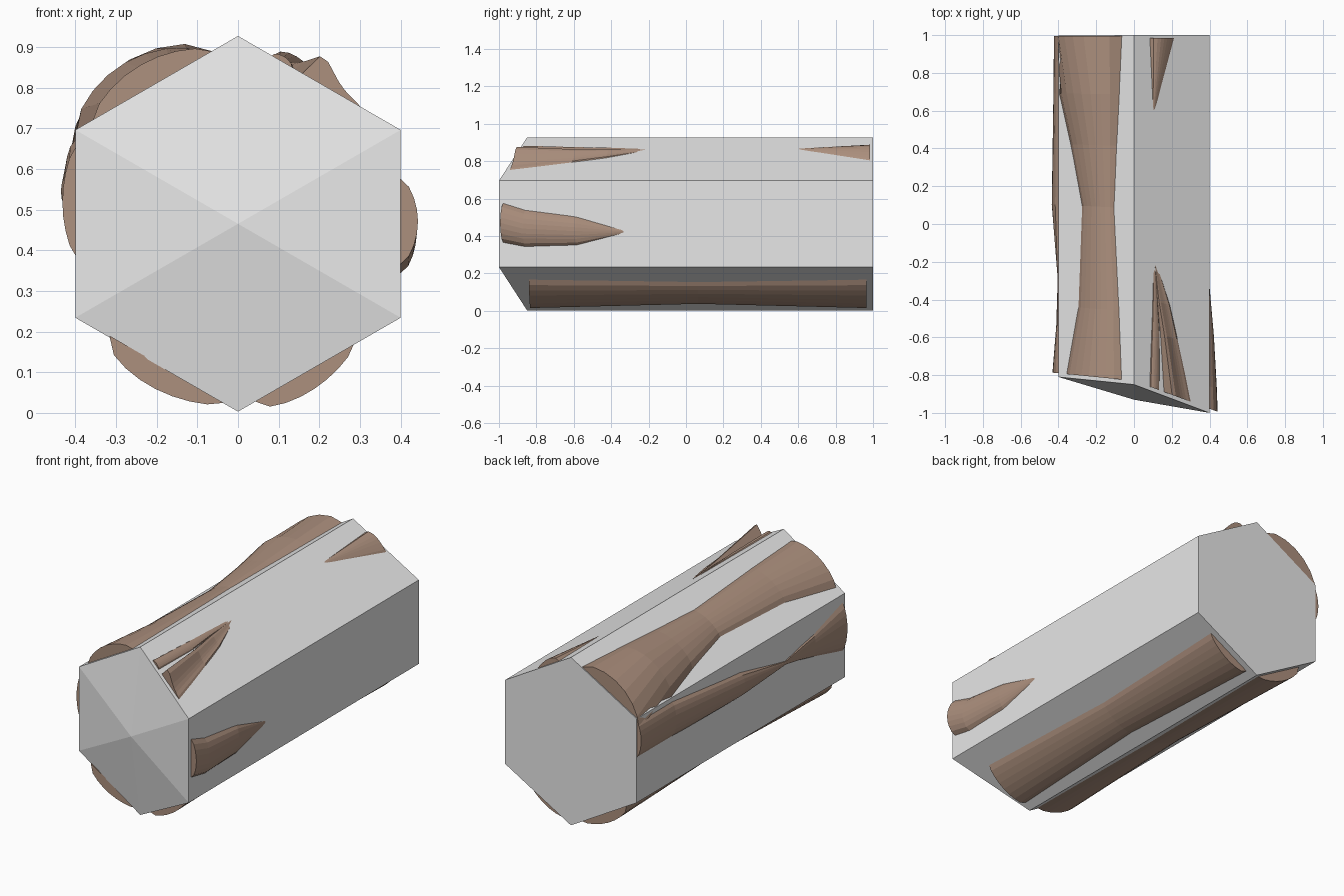
import bpy
import bmesh
from math import sin, cos, pi, radians, degrees, atan2

default_cube = bpy.data.objects.get("Cube")
if default_cube:
    bpy.data.objects.remove(default_cube)

CENTER_Z = 0.465
APOTHEM = 0.4
BACK = 1.0


def material(name, color):
    mat = bpy.data.materials.new(name)
    mat.use_nodes = True
    mat.diffuse_color = color
    mat.node_tree.nodes["Principled BSDF"].inputs["Base Color"].default_value = color
    return mat


grey = material("light grey", (0.8, 0.8, 0.8, 1))
bark = material("bark brown", (0.41, 0.275, 0.205, 1))


def make_object(name, bm, mat):
    bmesh.ops.recalc_face_normals(bm, faces=bm.faces[:])
    mesh = bpy.data.meshes.new(name)
    bm.to_mesh(mesh)
    bm.free()
    mesh.materials.append(mat)
    obj = bpy.data.objects.new(name, mesh)
    bpy.context.collection.objects.link(obj)
    return obj


def hex_radius(angle):
    """Distance from the axis to the hexagon's side at an angle in degrees."""
    offset = (angle + 30) % 60 - 30
    return APOTHEM / cos(radians(offset))


def polar(angle, radius, y):
    a = radians(angle)
    return (radius * cos(a), y, CENTER_Z + radius * sin(a))


# Hexagonal body with a slanted, pointed front
def build_body():
    bm = bmesh.new()
    angles = [30 + 60 * i for i in range(6)]
    front_ys = [-1.0, -0.85, -0.81, -0.81, -0.85, -1.0]
    front = [bm.verts.new(polar(a, hex_radius(a), y)) for a, y in zip(angles, front_ys)]
    back = [bm.verts.new(polar(a, hex_radius(a), BACK)) for a in angles]
    tip = bm.verts.new((0, -0.93, CENTER_Z))
    for i in range(6):
        j = (i + 1) % 6
        bm.faces.new((front[i], front[j], back[j], back[i]))
        bm.faces.new((front[j], front[i], tip))
    bm.faces.new(back)
    return make_object("hexagonal_body", bm, grey)


# Bark ridge: a bulging strip lofted through stations of
# (fraction along length, low angle, high angle, bulge)
def build_ridge(name, stations, skew=1.0, tilt=1.0, back=0.985, steps=8):
    bm = bmesh.new()
    loops = []
    for u, low, high, bulge in stations:
        loop = []
        for i in range(steps + 1):
            t = i / steps
            angle = low + (high - low) * t
            surface = hex_radius(angle)
            if i in (0, steps):
                radius = surface - 0.004
            else:
                chord = hex_radius(low) * (1 - t) + hex_radius(high) * t
                radius = chord + bulge * sin(pi * t ** skew) ** 0.7
                if bulge > 0:
                    radius = max(radius, surface + 0.004)
                else:
                    radius = surface - 0.002
            x = radius * cos(radians(angle))
            start = -0.83 - tilt * (0.37 * x if x > 0 else 0.1 * x)
            loop.append(bm.verts.new(polar(angle, radius, start + u * (back - start))))
        loops.append(loop)
    count = steps + 1
    for first, second in zip(loops, loops[1:]):
        for i in range(count):
            j = (i + 1) % count
            bm.faces.new((first[i], first[j], second[j], second[i]))
    bm.faces.new(loops[0])
    bm.faces.new(loops[-1])
    return make_object(name, bm, bark)


build_body()

build_ridge("bark_upper_right_flap", [
    (0, 42.5, 67, 0.055), (0.16, 54, 70, 0.025),
    (0.25, 61, 73, 0.01), (0.37, 74, 75, 0)], skew=4)
build_ridge("bark_upper_right_strip", [
    (0, 70.5, 79, 0.012), (0.16, 70, 77.5, 0.008),
    (0.25, 72, 76.5, 0.005), (0.37, 74, 75.5, 0)])
build_ridge("bark_upper_right_back", [
    (0.78, 75, 76, 0), (1, 57, 79, 0.022)], skew=1.8)
build_ridge("bark_upper_left", [
    (0, 98, 145, 0.022), (0.2, 100, 136, 0.016), (0.5, 104, 133, 0.012),
    (0.68, 102, 142, 0.025), (0.83, 100, 150, 0.04), (1, 98, 166, 0.063)],
    back=0.995)
build_ridge("bark_left", [
    (0, 154, 192, 0.008), (0.14, 164, 183, 0.006), (0.28, 172, 175, 0.003),
    (0.5, 160, 179, 0.03), (0.83, 152, 178, 0.015), (1, 152, 178, 0.012)],
    back=0.995)
build_ridge("bark_right", [
    (0, -14.5, 16, 0.028), (0.06, -17.5, 11, 0.026),
    (0.2, -16.5, 6, 0.015), (0.34, -6.5, -5.5, 0)])
build_ridge("bark_lower_right", [
    (0, -85, -45.5, 0.022), (0.5, -81, -49, 0.015), (1, -85, -45.5, 0.022)],
    skew=0.6, tilt=0.1, back=0.965)
build_ridge("bark_lower_left", [
    (0, 221, 266, 0.022), (0.5, 226, 262, 0.012), (1, 221, 266, 0.022)],
    skew=0.6, tilt=0.1, back=0.965)
